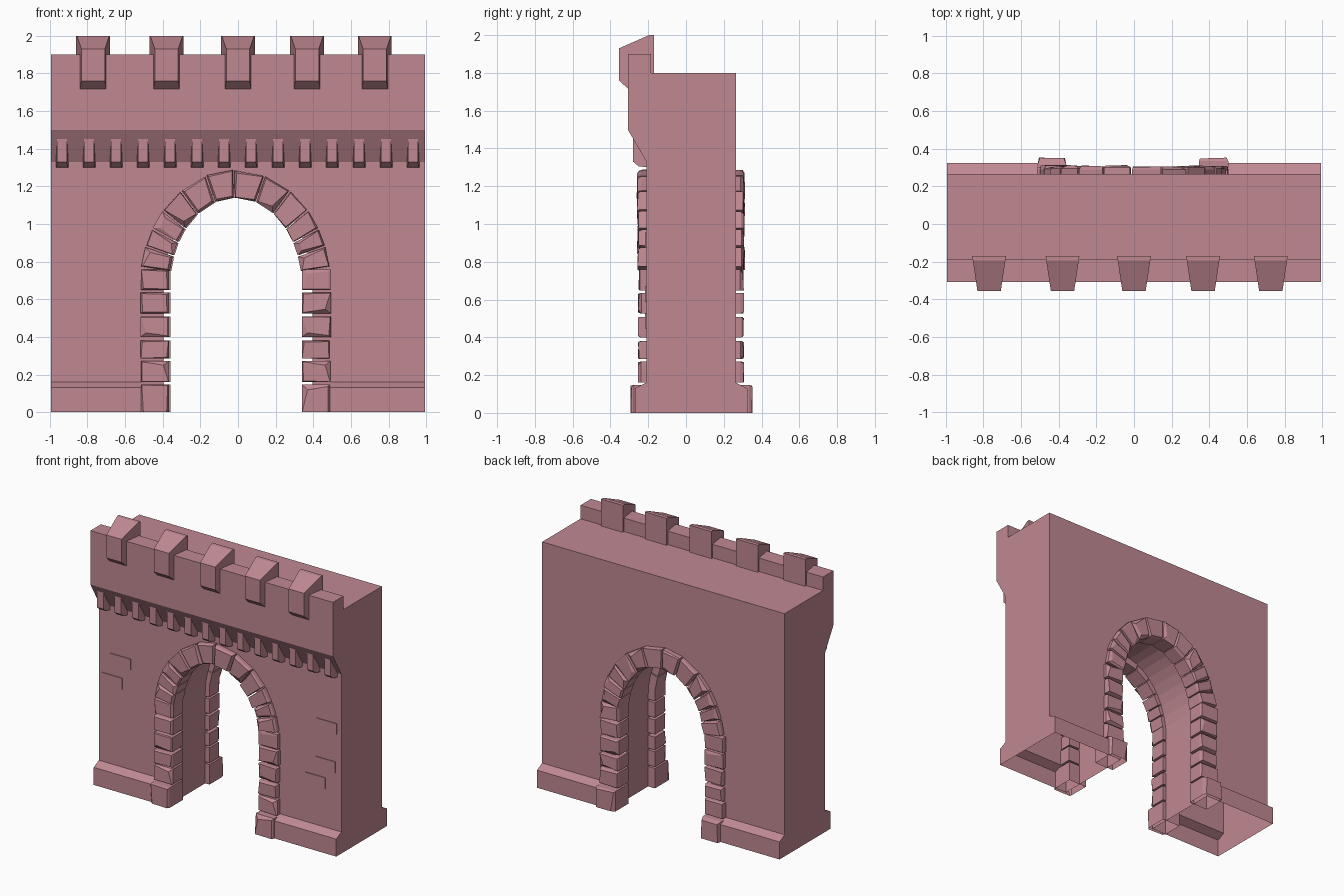
import bpy, bmesh, math, random
from mathutils import Vector

if "Cube" in bpy.data.objects:
    bpy.data.objects.remove(bpy.data.objects["Cube"])

random.seed(4)
mat = bpy.data.materials.new("pink_stone")
mat.diffuse_color = (0.53, 0.25, 0.29, 1)
mat.use_nodes = True
mat.node_tree.nodes["Principled BSDF"].inputs["Base Color"].default_value = mat.diffuse_color


def finish(name, bm, open_bottom=False):
    if open_bottom:
        bad = [f for f in bm.faces if all(v.co.z < 1e-4 for v in f.verts)]
    bmesh.ops.recalc_face_normals(bm, faces=bm.faces)
    if open_bottom:
        bmesh.ops.delete(bm, geom=bad, context='FACES')
    me = bpy.data.meshes.new(name)
    bm.to_mesh(me)
    bm.free()
    me.materials.append(mat)
    ob = bpy.data.objects.new(name, me)
    bpy.context.collection.objects.link(ob)
    return ob


def loft(bm, rings):
    """Bridge closed rings of points and cap both ends."""
    vs = [[bm.verts.new(p) for p in r] for r in rings]
    n = len(vs[0])
    for a, b in zip(vs, vs[1:]):
        for i in range(n):
            j = (i + 1) % n
            bm.faces.new((a[i], a[j], b[j], b[i]))
    bm.faces.new(vs[0])
    bm.faces.new(vs[-1])


def extrude_x(bm, profile, cx, half):
    """Extrude a (y, z) profile along x; half-width may depend on y."""
    loft(bm, [[(cx + s * half(y), y, z) for y, z in profile] for s in (-1, 1)])


# wall body with plinth, overhang and parapet in one profile
bm = bmesh.new()
extrude_x(bm, [(0.325, 0), (0.325, 0.13), (0.265, 0.16), (0.265, 1.8),
               (-0.185, 1.8), (-0.185, 1.9), (-0.308, 1.9), (-0.308, 1.5),
               (-0.21, 1.33), (-0.21, 0.16), (-0.27, 0.13), (-0.27, 0)],
          0, lambda y: 0.995)
wall = finish("gate_wall", bm)

# arched opening
SPRING = 0.67
arch = [(-0.395, -0.2)] + [
    (-0.395 * math.cos(math.pi * i / 20), SPRING + 0.52 * math.sin(math.pi * i / 20))
    for i in range(21)] + [(0.395, -0.2)]
bm = bmesh.new()
loft(bm, [[(x, y, z) for x, z in arch] for y in (-0.6, 0.6)])
cutter = finish("opening_cutter", bm)
mod = wall.modifiers.new("opening", 'BOOLEAN')
mod.object = cutter
mod.operation = 'DIFFERENCE'
mod.solver = 'EXACT'
bpy.context.view_layer.objects.active = wall
bpy.ops.object.modifier_apply(modifier="opening")
bpy.data.objects.remove(cutter)

# the model is hollow underneath
bm = bmesh.new()
bm.from_mesh(wall.data)
bad = [f for f in bm.faces if all(v.co.z < 1e-4 for v in f.verts)]
bmesh.ops.delete(bm, geom=bad, context='FACES_ONLY')
bm.to_mesh(wall.data)
bm.free()

# merlons, narrowing towards the front
bm = bmesh.new()
for cx in (-0.77, -0.38, 0.0, 0.367, 0.727):
    extrude_x(bm, [(-0.17, 1.8), (-0.17, 2.0), (-0.195, 2.0), (-0.355, 1.93),
                   (-0.355, 1.76), (-0.305, 1.715), (-0.25, 1.715), (-0.25, 1.8)],
              cx, lambda y: 0.09 + (y + 0.17) * 0.15)
finish("merlons", bm)

# row of corbels under the overhang
bm = bmesh.new()
for i in range(14):
    extrude_x(bm, [(-0.2, 1.3), (-0.25, 1.305), (-0.28, 1.33), (-0.28, 1.46), (-0.2, 1.46)],
              -0.935 + i * 0.1435, lambda y: 0.034 + (y + 0.2) * 0.1)
finish("corbels", bm)


def stone(bm, quad, y_in, y_out, chip=0.012):
    """Rough stone: straight prism with a chipped, slightly tilted face."""
    sgn = 1 if y_out > y_in else -1
    c = Vector((sum(p[0] for p in quad) / 4, sum(p[1] for p in quad) / 4))
    face = []
    for x, z in quad:
        k = random.uniform(0.82, 0.98)
        if random.random() < 0.12:
            k = 0.6
        px, pz = c.x + (x - c.x) * k, c.y + (z - c.y) * k
        face.append((px, y_out - sgn * random.uniform(0, 0.007), 0 if z == 0 else pz))
    mid = y_out - sgn * chip * random.uniform(0.8, 2)
    loft(bm, [[(x, y_in, z) for x, z in quad], [(x, mid, z) for x, z in quad], face])


def arch_surround(name, cx, y_in, y_out, y_base):
    bm = bmesh.new()
    inner, outer = 0.353, 0.505
    # jamb stones on both sides, foot stone first
    for s in (-1, 1):
        for z0, z1 in ((0, 0.148), (0.16, 0.272), (0.285, 0.38),
                       (0.4, 0.508), (0.525, 0.635), (0.648, 0.758)):
            j = random.uniform(-0.006, 0.004)
            a, b = cx + s * inner, cx + s * (outer + j)
            stone(bm, [(a, z0), (b, z0), (b, z1), (a, z1)], y_in,
                  y_base if z0 == 0 else y_out, 0.02 if z0 == 0 else 0.012)
    # wedge stones round the arch
    half = [9.3, 20, 29.5, 40.5, 55, 72, 89]
    angles = half + [180 - a for a in reversed(half[:-1])]

    def pt(rx, rz, deg):
        t = math.radians(deg)
        return (cx - rx * math.cos(t), SPRING + rz * math.sin(t))
    for a, b in zip(angles, angles[1:]):
        a, b = a + 0.5, b - 0.5
        g = random.uniform(-0.006, 0.003)
        stone(bm, [pt(inner, 0.47, a), pt(outer + g, 0.617 + g, a),
                   pt(outer + g, 0.617 + g, b), pt(inner, 0.47, b)],
              y_in, y_out + math.copysign(random.uniform(-0.003, 0.007), y_out))
    finish(name, bm, True)


arch_surround("front_arch_stones", -0.014, -0.12, -0.255, -0.295)
arch_surround("back_arch_stones", -0.007, 0.18, 0.308, 0.353)

# slightly raised bricks on the front
bm = bmesh.new()
for x, z in ((-0.815, 0.94), (-0.883, 0.78), (0.875, 0.913), (0.865, 0.627), (0.783, 0.487)):
    stone_y = (-0.2, -0.216)
    loft(bm, [[(x + sx * 0.083, y, z + sz * 0.041)
               for sx, sz in ((-1, -1), (1, -1), (1, 1), (-1, 1))] for y in stone_y])
finish("wall_bricks", bm)
